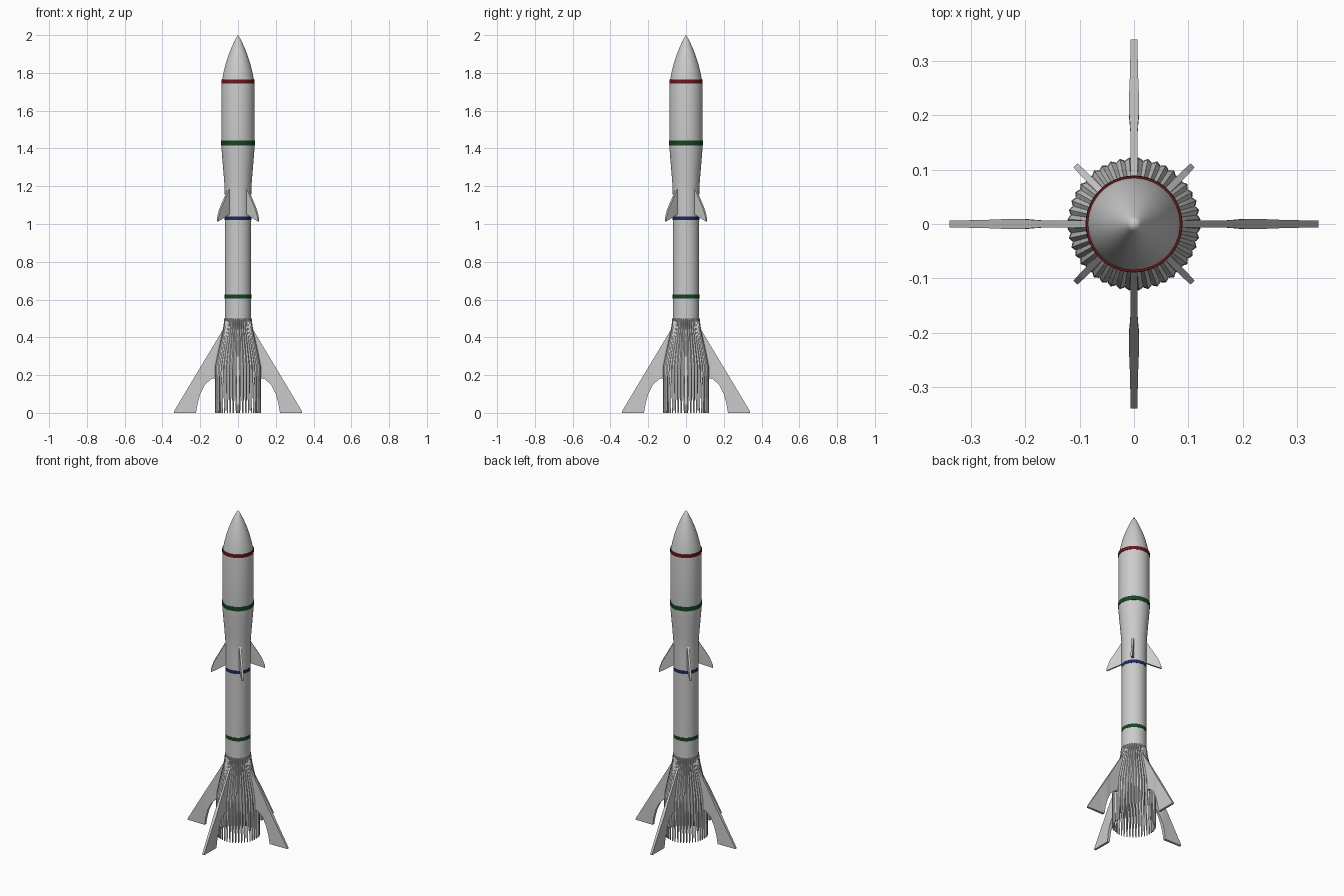
import bpy, bmesh, math
from mathutils import Matrix, Vector

if "Cube" in bpy.data.objects:
    bpy.data.objects.remove(bpy.data.objects["Cube"])


def finish(name, bm, color=None, smooth=True):
    bmesh.ops.recalc_face_normals(bm, faces=bm.faces)
    mesh = bpy.data.meshes.new(name)
    bm.to_mesh(mesh)
    bm.free()
    ob = bpy.data.objects.new(name, mesh)
    bpy.context.collection.objects.link(ob)
    if color:
        mat = bpy.data.materials.new(name + "_paint")
        mat.diffuse_color = (*color, 1)
        mat.use_nodes = True
        mat.node_tree.nodes["Principled BSDF"].inputs["Base Color"].default_value = mat.diffuse_color
        mesh.materials.append(mat)
    if smooth:
        bpy.ops.object.select_all(action='DESELECT')
        bpy.context.view_layer.objects.active = ob
        ob.select_set(True)
        bpy.ops.object.shade_smooth_by_angle(angle=math.radians(30))
    return ob


def lathe(name, profile, color=None, steps=64):
    bm = bmesh.new()
    vs = [bm.verts.new((r, 0, z)) for r, z in profile]
    es = [bm.edges.new(p) for p in zip(vs, vs[1:])]
    bmesh.ops.spin(bm, geom=vs + es, cent=(0, 0, 0), axis=(0, 0, 1),
                   angle=math.tau, steps=steps, use_duplicate=False)
    bmesh.ops.remove_doubles(bm, verts=bm.verts, dist=1e-5)
    return finish(name, bm, color)


def loft(bm, rings, angle):
    # closed tube through equal-sized rings, turned about z
    rot = Matrix.Rotation(angle, 3, 'Z')
    loops = [[bm.verts.new(rot @ Vector(p)) for p in ring] for ring in rings]
    n = len(loops[0])
    for a, b in zip(loops, loops[1:]):
        for i in range(n):
            j = (i + 1) % n
            bm.faces.new((a[i], a[j], b[j], b[i]))
    bm.faces.new(loops[0])
    bm.faces.new(loops[-1])


def fins(name, stations, start):
    # stations: top x, top z, bottom x, bottom z, half thickness
    for k in range(4):
        bm = bmesh.new()
        rings = [[(tx, -t, tz), (tx, t, tz), (bx, t, bz), (bx, -t, bz)]
                 for tx, tz, bx, bz, t in stations]
        loft(bm, rings, start + k * math.pi / 2)
        finish(f"{name}_{k + 1}", bm, smooth=False)


# Body with ogive nose and narrowed lower stage
lathe("body", [(0, 2), (0.014, 1.978), (0.032, 1.94), (0.05, 1.895), (0.065, 1.85),
               (0.077, 1.80), (0.085, 1.76), (0.088, 1.73), (0.088, 1.41),
               (0.085, 1.37), (0.075, 1.25), (0.0715, 1.20), (0.07, 1.15),
               (0.07, 0.46), (0, 0.46)])

# Painted bands
for name, r, low, high, color in [
        ("nose_band", 0.0885, 1.744, 1.764, (0.16, 0.008, 0.012)),
        ("upper_band", 0.0892, 1.416, 1.442, (0.008, 0.06, 0.015)),
        ("middle_band", 0.0712, 1.02, 1.04, (0.01, 0.025, 0.12)),
        ("lower_band", 0.0712, 0.605, 0.626, (0.008, 0.06, 0.015))]:
    lathe(name, [(r - 0.004, low), (r, low), (r, high), (r - 0.004, high)], color)

# Tail fins with swept legs
fins("tail_fin", [(0.065, 0.465, 0.11, 0.185, 0.006), (0.14, 0.34, 0.14, 0.18, 0.006),
                  (0.18, 0.273, 0.175, 0.15, 0.007), (0.21, 0.223, 0.20, 0.10, 0.0095),
                  (0.24, 0.173, 0.214, 0.05, 0.009), (0.26, 0.14, 0.222, 0.0, 0.008),
                  (0.34, 0.007, 0.34, 0.0, 0.006)], 0)

# Small diagonal fins
fins("small_fin", [(0.06, 1.205, 0.06, 1.055, 0.006), (0.137, 1.075, 0.137, 1.021, 0.006),
                   (0.153, 1.03, 0.153, 1.014, 0.005)], math.pi / 4)

# Flared skirt of narrow ridged slats: radius, z, half width
slat = [(0.068, 0.50, 0.002), (0.072, 0.46, 0.0055), (0.084, 0.40, 0.0062),
        (0.102, 0.32, 0.0073), (0.116, 0.25, 0.0082), (0.118, 0.17, 0.0078),
        (0.118, 0.08, 0.006), (0.118, 0.0, 0.003)]
COUNT = 44
bm = bmesh.new()
for k in range(COUNT):
    rings = [[(r, -w, z), (r + 0.005, 0, z), (r, w, z), (r - 0.005, 0, z)]
             for r, z, w in slat]
    loft(bm, rings, (k + 0.5) * math.tau / COUNT)
finish("skirt_slats", bm, smooth=False)
